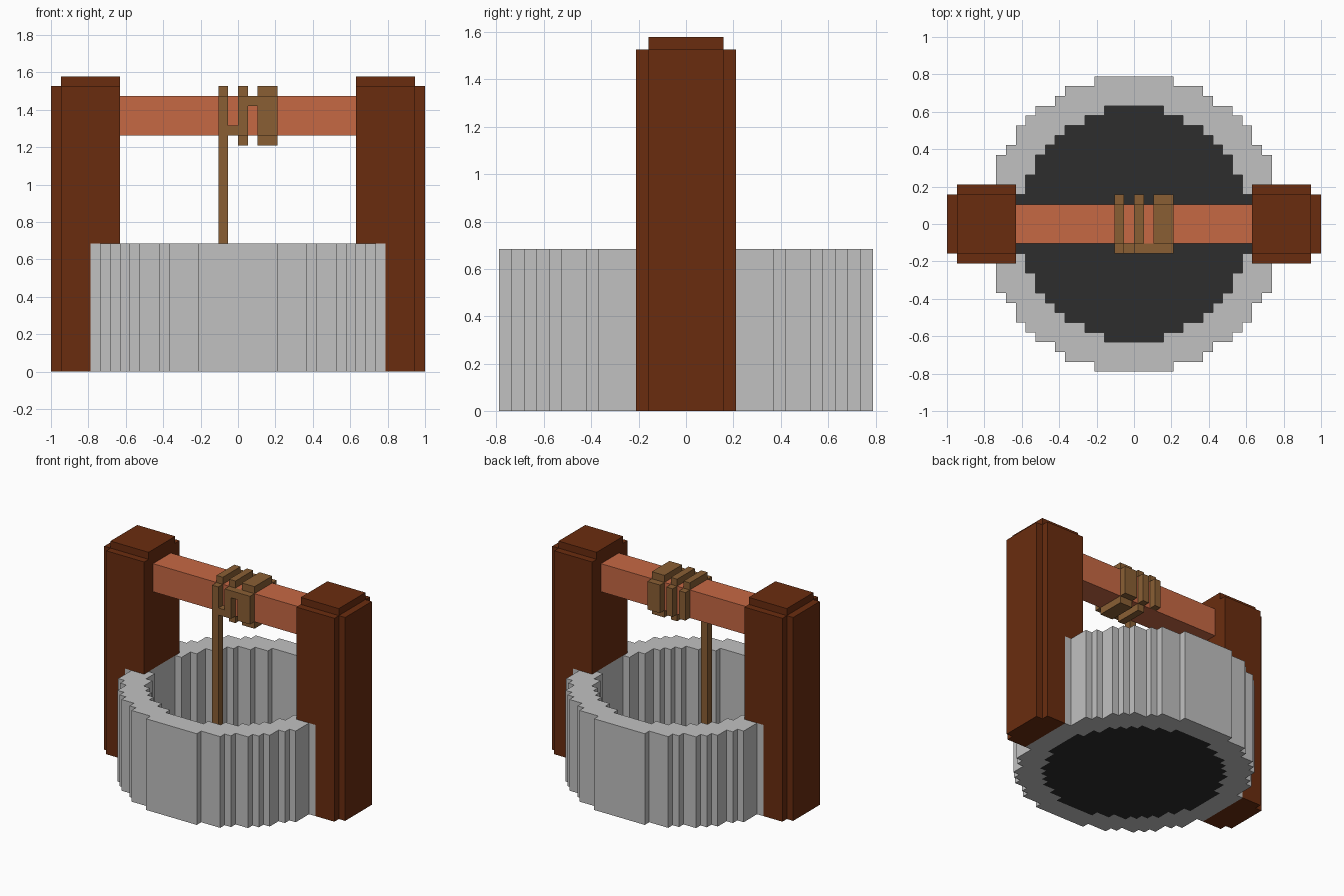
import bpy, bmesh

if "Cube" in bpy.data.objects:
    bpy.data.objects.remove(bpy.data.objects["Cube"])

U = 1 / 19  # one block of the stepped style


def material(name, hex_rgb):
    def lin(c):
        c /= 255
        return c / 12.92 if c <= 0.04045 else ((c + 0.055) / 1.055) ** 2.4
    m = bpy.data.materials.new(name)
    m.diffuse_color = (*[lin(c) for c in bytes.fromhex(hex_rgb)], 1)
    m.use_nodes = True
    m.node_tree.nodes["Principled BSDF"].inputs["Base Color"].default_value = m.diffuse_color
    return m


def finish(name, bm, mat):
    bmesh.ops.recalc_face_normals(bm, faces=bm.faces)
    me = bpy.data.meshes.new(name)
    bm.to_mesh(me)
    bm.free()
    me.materials.append(mat)
    ob = bpy.data.objects.new(name, me)
    bpy.context.collection.objects.link(ob)


def boxes(name, mat, parts, mirror=1):
    """Boxes given as x0, x1, y0, y1, z0, z1 in blocks."""
    bm = bmesh.new()
    for x0, x1, y0, y1, z0, z1 in parts:
        verts = bmesh.ops.create_cube(bm, size=1)["verts"]
        for v in verts:
            v.co = ((x0 if v.co.x < 0 else x1) * U * mirror,
                    (y0 if v.co.y < 0 else y1) * U,
                    (z0 if v.co.z < 0 else z1) * U)
    finish(name, bm, mat)


def prism(name, mat, inside, z0, z1):
    """Upright stepped solid from every grid cell that passes the rule."""
    bm = bmesh.new()
    cells = {(i, j) for i in range(-16, 16) for j in range(-16, 16)
             if inside((i + .5) ** 2 + (j + .5) ** 2)}

    def face(*pts):
        bm.faces.new([bm.verts.new((x * U, y * U, z * U)) for x, y, z in pts])

    for i, j in cells:
        corners = [(i, j), (i + 1, j), (i + 1, j + 1), (i, j + 1)]
        face(*[(x, y, z1) for x, y in corners])
        face(*[(x, y, z0) for x, y in reversed(corners)])
        for k, (di, dj) in enumerate([(0, -1), (1, 0), (0, 1), (-1, 0)]):
            if (i + di, j + dj) not in cells:
                (ax, ay), (bx, by) = corners[k], corners[(k + 1) % 4]
                face((ax, ay, z0), (bx, by, z0), (bx, by, z1), (ax, ay, z1))
    bmesh.ops.remove_doubles(bm, verts=bm.verts, dist=U / 100)
    finish(name, bm, mat)


stone = material("light grey stone", "c1c1c1")
dark = material("dark well water", "2d2d2d")
wood = material("dark brown wood", "6a2c0f")
beam_wood = material("orange brown wood", "c66844")
rope = material("rope brown", "8a5f34")

# Stone ring and dark floor
R_IN = 139.5
prism("stone_ring", stone, lambda d: R_IN < d < 225, 0, 13)
prism("well_floor", dark, lambda d: d < R_IN, 0, 1)

# Posts standing around and on the ring
for side, s in (("left", -1), ("right", 1)):
    boxes(side + "_post", wood, [
        (15, 18, -4, 4, 0, 13),
        (12, 18, -4, 4, 13, 29),
        (18, 19, -3, 3, 0, 29),
        (12, 18, -3, 3, 29, 30)], s)

# Cross beam
boxes("cross_beam", beam_wood, [(-12, 12, -2, 2, 24, 28)])

# Rope turns around the beam
for n, (a, b) in enumerate([(0, 1), (2, 4)]):
    boxes(f"rope_turn_{n + 1}", rope, [
        (a, b, -3, -2, 24, 28), (a, b, 2, 3, 24, 28),
        (a, b, -2, 2, 28, 29), (a, b, -2, 2, 23, 24)])

# Hanging rope over the beam, and the links between turns
boxes("hanging_rope", rope, [
    (-2, -1, -3, -2, 1, 28), (-2, -1, -2, 2, 28, 29), (-2, -1, 2, 3, 24, 28)])
boxes("rope_links", rope, [(-1, 0, -3, -2, 24, 25), (1, 2, -3, -2, 27, 28)])
